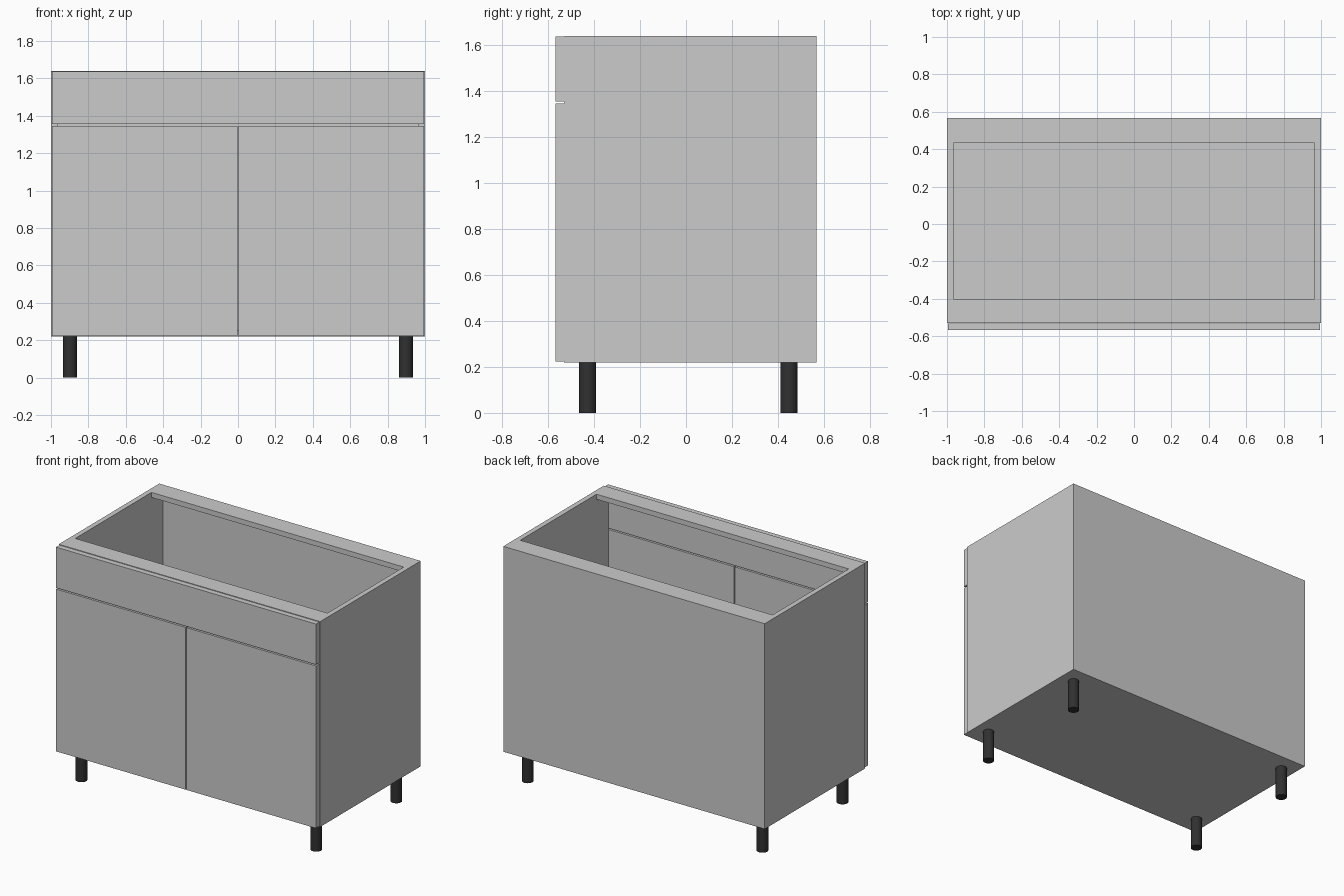
import bpy

if "Cube" in bpy.data.objects:
    bpy.data.objects.remove(bpy.data.objects["Cube"])

T = 0.035                      # board thickness
Z0, Z1 = 0.22, 1.64            # carcass bottom and top
Y0, Y1 = -0.53, 0.568          # carcass front and back
XI = 1 - T                     # inner face of the side panels


def board(name, x, y, z):
    """Box from (min, max) ranges."""
    bpy.ops.mesh.primitive_cube_add(
        size=1, location=[(a + b) / 2 for a, b in (x, y, z)])
    o = bpy.context.object
    o.name = name
    o.scale = [b - a for a, b in (x, y, z)]
    bpy.ops.object.transform_apply(location=False, rotation=False, scale=True)
    return o


# Carcass
board("left_side_panel", (-1, -XI), (Y0, Y1), (Z0, Z1))
board("right_side_panel", (XI, 1), (Y0, Y1), (Z0, Z1))
board("bottom_panel", (-XI, XI), (Y0, Y1 - 0.008), (Z0, Z0 + T))
board("back_panel", (-XI, XI), (Y1 - 0.008, Y1), (Z0, Z1))
board("front_top_rail", (-XI, XI), (Y0, -0.4), (Z1 - T, Z1))
board("back_top_rail", (-XI, XI), (0.433, Y1 - 0.008), (Z1 - T, Z1))

# Fronts: two doors and one wide drawer front
FY = (-0.568, -0.531)
board("left_door", (-0.994, -0.003), FY, (0.224, 1.346))
board("right_door", (0.003, 0.994), FY, (0.224, 1.346))
board("drawer_front", (-0.994, 0.994), FY, (1.355, 1.636))

# Round black legs
black = bpy.data.materials.new("black_plastic")
black.diffuse_color = (0.03, 0.03, 0.03, 1)
black.use_nodes = True
black.node_tree.nodes["Principled BSDF"].inputs["Base Color"].default_value = black.diffuse_color
for side, x in (("left", -0.898), ("right", 0.898)):
    for end, y in (("front", -0.428), ("back", 0.447)):
        bpy.ops.mesh.primitive_cylinder_add(
            vertices=32, radius=0.037, depth=Z0, location=(x, y, Z0 / 2))
        leg = bpy.context.object
        leg.name = f"{end}_{side}_leg"
        leg.data.materials.append(black)
        bpy.ops.object.shade_smooth_by_angle()
